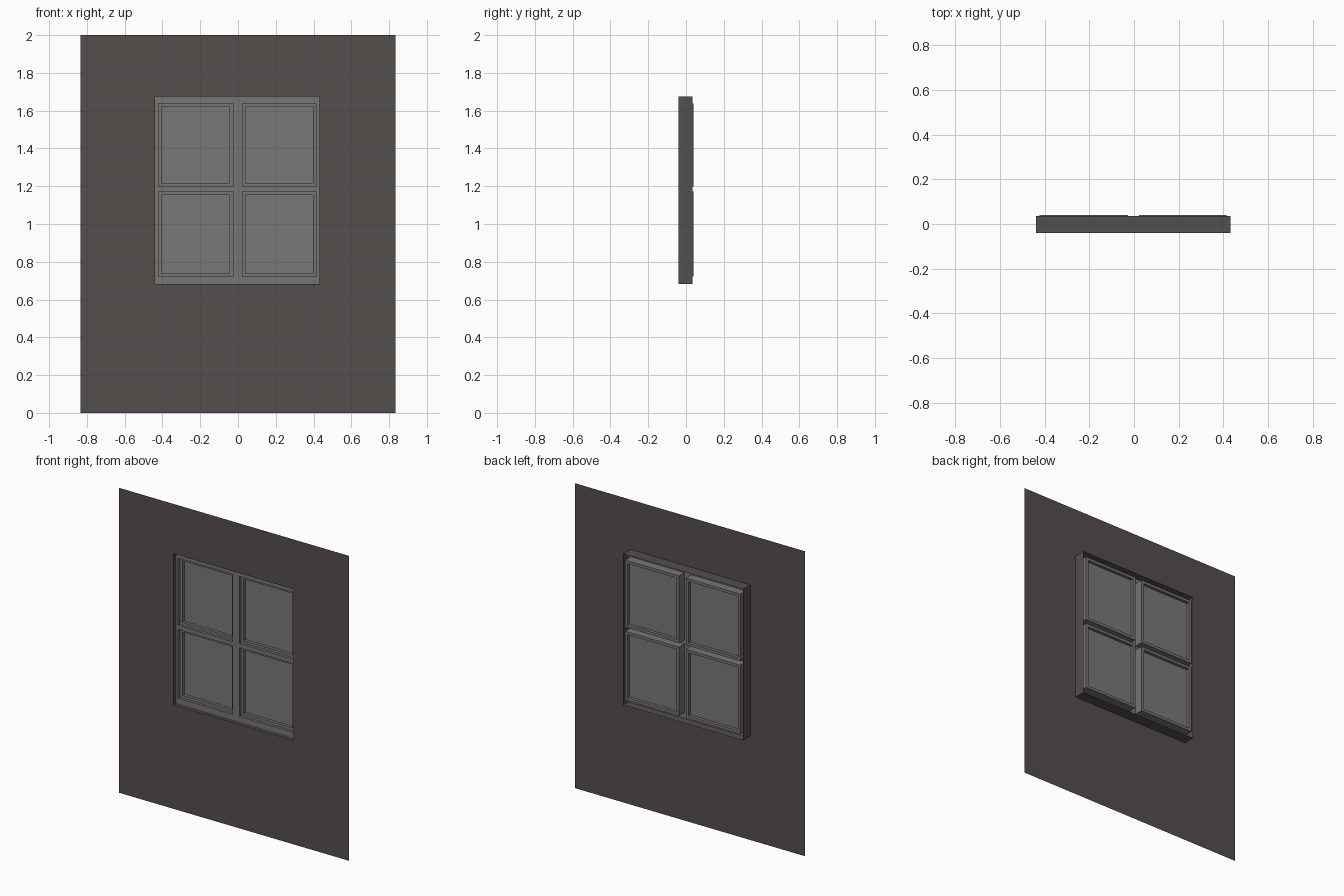
import bpy, bmesh

if "Cube" in bpy.data.objects:
    bpy.data.objects.remove(bpy.data.objects["Cube"])


def material(name, rgb):
    m = bpy.data.materials.new(name)
    m.diffuse_color = (*rgb, 1)
    m.use_nodes = True
    m.node_tree.nodes["Principled BSDF"].inputs["Base Color"].default_value = m.diffuse_color
    return m


WALL = material("dark wall", (0.088, 0.077, 0.073))
FRAME = material("grey frame", (0.18, 0.18, 0.178))
GLASS = material("grey glass", (0.19, 0.19, 0.192))

# Depths, front to back
Y_WALL, Y_FRAME, Y_SASH, Y_GLASS, Y_TUBE, Y_BACK = -0.04, -0.017, 0.0, 0.02, 0.035, 0.04


def finish(bm, name, mat):
    bmesh.ops.remove_doubles(bm, verts=bm.verts[:], dist=1e-5)
    mesh = bpy.data.meshes.new(name)
    bm.to_mesh(mesh)
    bm.free()
    mesh.materials.append(mat)
    ob = bpy.data.objects.new(name, mesh)
    bpy.context.collection.objects.link(ob)
    return ob


def quad(bm, pts):
    bm.faces.new([bm.verts.new(p) for p in pts])


def sheet(bm, xs, zs, y, holes=()):
    """Flat sheet facing -y, cut into cells, skipping hole cells."""
    for i in range(len(xs) - 1):
        for j in range(len(zs) - 1):
            if (i, j) not in holes:
                a, b, c, d = xs[i], xs[i + 1], zs[j], zs[j + 1]
                quad(bm, [(a, y, c), (b, y, c), (b, y, d), (a, y, d)])


def tube(bm, x, z, y0, y1):
    """Four reveal walls around a rectangle."""
    ring = [(x[0], z[0]), (x[1], z[0]), (x[1], z[1]), (x[0], z[1])]
    for (xa, za), (xb, zb) in zip(ring, ring[1:] + ring[:1]):
        quad(bm, [(xa, y0, za), (xb, y0, zb), (xb, y1, zb), (xa, y1, za)])


# Wall sheet with the window opening and its deep reveal
ox, oz = (-0.439, 0.431), (0.682, 1.674)
bm = bmesh.new()
sheet(bm, [-0.835, *ox, 0.835], [0, *oz, 2], Y_WALL, {(1, 1)})
finish(bm, "wall", WALL)
bm = bmesh.new()
tube(bm, ox, oz, Y_WALL, Y_TUBE)
finish(bm, "window_reveal", WALL)

# Window frame with four openings
px = [(-0.422, -0.027), (0.023, 0.414)]
pz = [(0.721, 1.172), (1.199, 1.639)]
bm = bmesh.new()
sheet(bm, [ox[0], *px[0], *px[1], ox[1]], [oz[0], *pz[0], *pz[1], oz[1]],
      Y_FRAME, {(1, 1), (1, 3), (3, 1), (3, 3)})
finish(bm, "window_frame", FRAME)

# Sash ring and glass in each opening
B = 0.018
for i, x in enumerate(px):
    for j, z in enumerate(pz):
        xi, zi = (x[0] + B, x[1] - B), (z[0] + B, z[1] - B)
        bm = bmesh.new()
        tube(bm, x, z, Y_FRAME, Y_BACK)
        tube(bm, xi, zi, Y_SASH, Y_BACK)
        for y in (Y_SASH, Y_BACK):
            sheet(bm, [x[0], *xi, x[1]], [z[0], *zi, z[1]], y, {(1, 1)})
        finish(bm, f"sash_{i}{j}", FRAME)
        bm = bmesh.new()
        sheet(bm, xi, zi, Y_GLASS)
        finish(bm, f"glass_{i}{j}", GLASS)
